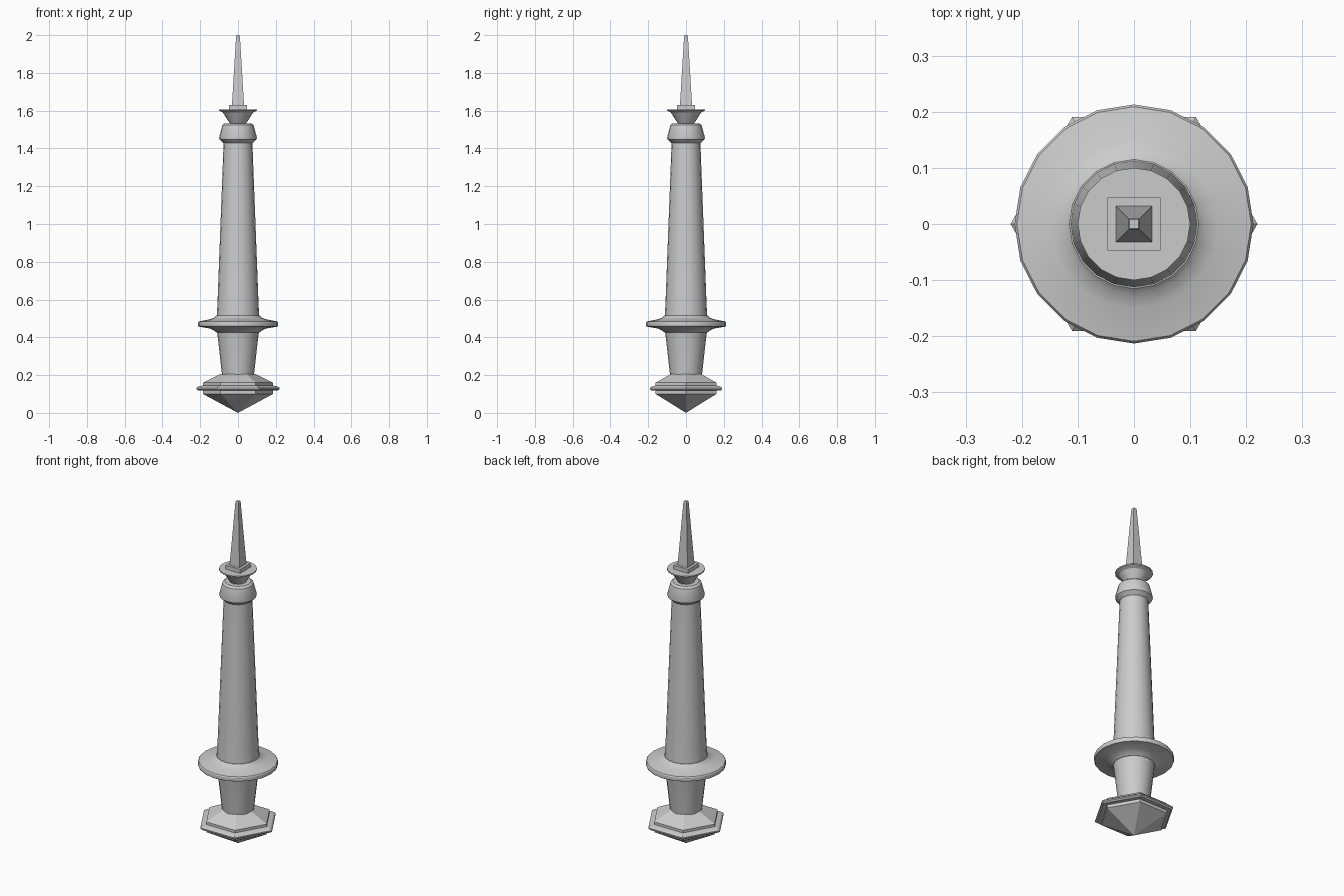
import bpy, bmesh, math

if "Cube" in bpy.data.objects:
    bpy.data.objects.remove(bpy.data.objects["Cube"])


def lathe(name, profile, sides, start=0.0, smooth=True):
    """Stack rings of (radius, z) and close both ends; radius 0 makes a point."""
    bm = bmesh.new()
    rings = []
    for r, z in profile:
        if r == 0:
            rings.append([bm.verts.new((0, 0, z))])
        else:
            rings.append([bm.verts.new((r * math.cos(start + 2 * math.pi * i / sides),
                                        r * math.sin(start + 2 * math.pi * i / sides), z))
                          for i in range(sides)])
    for a, b in zip(rings, rings[1:]):
        for i in range(sides):
            j = (i + 1) % sides
            if len(a) == 1:
                bm.faces.new((a[0], b[j], b[i]))
            else:
                bm.faces.new((a[i], a[j], b[j], b[i]))
    for ring in (rings[0], rings[-1]):
        if len(ring) > 1:
            bm.faces.new(ring)
    bmesh.ops.recalc_face_normals(bm, faces=bm.faces)
    mesh = bpy.data.meshes.new(name)
    bm.to_mesh(mesh)
    bm.free()
    obj = bpy.data.objects.new(name, mesh)
    bpy.context.collection.objects.link(obj)
    if smooth:
        bpy.ops.object.select_all(action='DESELECT')
        obj.select_set(True)
        bpy.context.view_layer.objects.active = obj
        bpy.ops.object.shade_smooth_by_angle(angle=math.radians(30))
    return obj


# Hexagonal pommel with a pointed underside and a stepped flange
lathe("hexagonal_pommel", [(0, 0), (0.185, 0.10), (0.185, 0.118), (0.21, 0.118),
                           (0.22, 0.125), (0.22, 0.132), (0.21, 0.14), (0.185, 0.145),
                           (0.185, 0.16), (0.09, 0.207)], 6, smooth=False)

# Lower grip widening upwards
lathe("lower_grip", [(0.083, 0.19), (0.085, 0.205), (0.108, 0.41), (0.112, 0.43)], 20)

# Round guard disc
lathe("guard_disc", [(0.112, 0.425), (0.125, 0.435), (0.15, 0.447), (0.21, 0.457),
                     (0.213, 0.462), (0.213, 0.478), (0.209, 0.484), (0.15, 0.495),
                     (0.125, 0.505), (0.115, 0.515)], 20)

# Long tapering shaft
lathe("shaft", [(0.113, 0.505), (0.109, 0.57), (0.076, 1.435)], 20)

# Collar at the head of the shaft
lathe("collar", [(0.075, 1.427), (0.098, 1.448), (0.1, 1.457), (0.083, 1.523),
                 (0.07, 1.533)], 20)

# Flared cup
lathe("flared_cup", [(0.038, 1.525), (0.05, 1.543), (0.08, 1.59), (0.1, 1.6),
                     (0.1, 1.607)], 20)

# Square plinth and spike
q = math.sqrt(2)
lathe("spike_plinth", [(0.047 * q, 1.605), (0.047 * q, 1.63)], 4, math.pi / 4, False)
lathe("spike", [(0.032 * q, 1.63), (0.01 * q, 1.995), (0.008 * q, 2.0)], 4, math.pi / 4, False)
